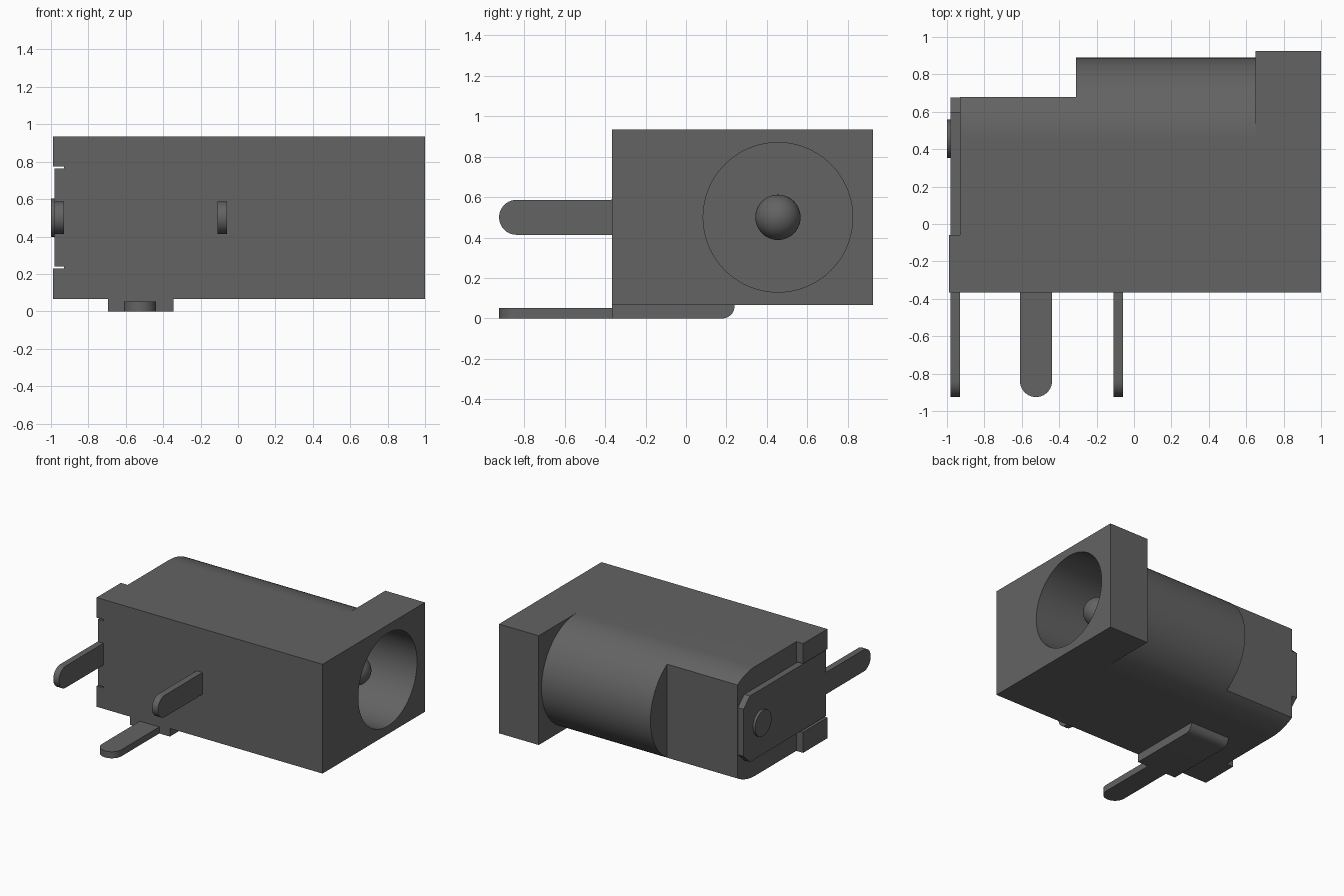
import bpy, bmesh, math
from mathutils import Vector, Matrix

if "Cube" in bpy.data.objects:
    bpy.data.objects.remove(bpy.data.objects["Cube"])

GREY = (0.125, 0.125, 0.125, 1)
mat = bpy.data.materials.new("dark grey")
mat.use_nodes = True
mat.diffuse_color = GREY
mat.node_tree.nodes["Principled BSDF"].inputs["Base Color"].default_value = GREY

CY, CZ = 0.455, 0.5        # barrel axis
FRONT = -0.365             # front face of the housing


def finish(name, bm):
    bmesh.ops.recalc_face_normals(bm, faces=bm.faces)
    me = bpy.data.meshes.new(name)
    bm.to_mesh(me)
    bm.free()
    me.materials.append(mat)
    ob = bpy.data.objects.new(name, me)
    bpy.context.collection.objects.link(ob)
    return ob


def prism(name, pts, axis, a, b):
    """Extrude a 2D outline (the two other axes, in order) along axis from a to b."""
    bm = bmesh.new()

    def place(p):
        c = list(p)
        c.insert("xyz".index(axis), a)
        return bm.verts.new(c)
    face = bm.faces.new([place(p) for p in pts])
    ext = bmesh.ops.extrude_face_region(bm, geom=[face])
    move = Vector([b - a if k == axis else 0 for k in "xyz"])
    bmesh.ops.translate(bm, vec=move, verts=[v for v in ext["geom"] if isinstance(v, bmesh.types.BMVert)])
    return finish(name, bm)


def rect(u0, u1, v0, v1):
    return [(u0, v0), (u1, v0), (u1, v1), (u0, v1)]


def arc(u, v, r, start, end, n):
    angles = [math.radians(start + (end - start) * i / n) for i in range(n + 1)]
    return [(u + r * math.cos(t), v + r * math.sin(t)) for t in angles]


def combine(ob, other, operation):
    mod = ob.modifiers.new("cut", 'BOOLEAN')
    mod.operation, mod.solver, mod.object = operation, 'EXACT', other
    bpy.context.view_layer.objects.active = ob
    bpy.ops.object.modifier_apply(modifier=mod.name)
    bpy.data.objects.remove(other)


def smooth(ob):
    bpy.ops.object.select_all(action='DESELECT')
    ob.select_set(True)
    bpy.context.view_layer.objects.active = ob
    bpy.ops.object.shade_smooth_by_angle(angle=math.radians(30))


# Housing: flat front, half-round back
outline = [(FRONT, 0.065)] + arc(CY, CZ, 0.435, -90, 90, 48) + [(FRONT, 0.935)]
housing = prism("housing", outline, 'x', -0.99, 0.8)

# Square mouth flange
combine(housing, prism("flange", rect(FRONT, 0.925, 0.065, 0.935), 'x', 0.65, 1.0), 'UNION')

# Flattened tail, and the rear end cut away to leave two corner posts
combine(housing, prism("tail_cut", rect(0.68, 1.2, -0.1, 1.1), 'x', -1.2, -0.31), 'DIFFERENCE')
combine(housing, prism("end_cut", rect(-0.06, 1.2, -0.1, 1.1), 'x', -1.2, -0.93), 'DIFFERENCE')
combine(housing, prism("slot_cut", rect(-0.6, 1.2, 0.23, 0.775), 'x', -1.2, -0.93), 'DIFFERENCE')

# Round socket
combine(housing, prism("socket_cut", arc(CY, CZ, 0.37, 0, 356.25, 95), 'x', -0.3, 1.2), 'DIFFERENCE')
smooth(housing)

# Round-nosed contact pin inside the socket
R = 0.112
profile = [(-0.32, 0), (-0.32, R)] + arc(0.72, 0, R, 90, 0, 12)
bm = bmesh.new()
verts = [bm.verts.new((x, CY, CZ + r)) for x, r in profile]
edges = [bm.edges.new(pair) for pair in zip(verts, verts[1:])]
bmesh.ops.spin(bm, geom=verts + edges, cent=(0, CY, CZ), axis=(1, 0, 0),
               angle=math.tau, steps=48, use_duplicate=False)
bmesh.ops.remove_doubles(bm, verts=bm.verts, dist=1e-4)
smooth(finish("contact_pin", bm))

# Rear terminal plate with clipped corners, and its rivet head
prism("rear_plate", [(FRONT, 0.24), (0.595, 0.24), (0.675, 0.315), (0.675, 0.69),
                     (0.595, 0.765), (FRONT, 0.765)], 'x', -0.98, -0.93)
smooth(prism("rivet", arc(CY, CZ, 0.103, 0, 352.5, 47), 'x', -1.0, -0.975))

# Bottom terminal plate, bent up into the housing
smooth(prism("bottom_plate", [(FRONT, 0)] + arc(0.18, 0.06, 0.06, -90, 0, 10)
             + [(0.24, 0.065), (FRONT, 0.065)], 'x', -0.695, -0.345))


# Round-ended solder tabs pointing forward
def tab_upright(name, x0, x1):
    pts = [(FRONT, 0.413)] + arc(-0.8385, CZ, 0.0865, 270, 90, 20) + [(FRONT, 0.587)]
    smooth(prism(name, pts, 'x', x0, x1))


tab_upright("rear_tab", -0.98, -0.93)
tab_upright("middle_tab", -0.11, -0.058)
smooth(prism("bottom_tab", [(-0.61, FRONT)] + arc(-0.524, -0.839, 0.086, 180, 360, 20)
             + [(-0.438, FRONT)], 'z', 0, 0.052))
